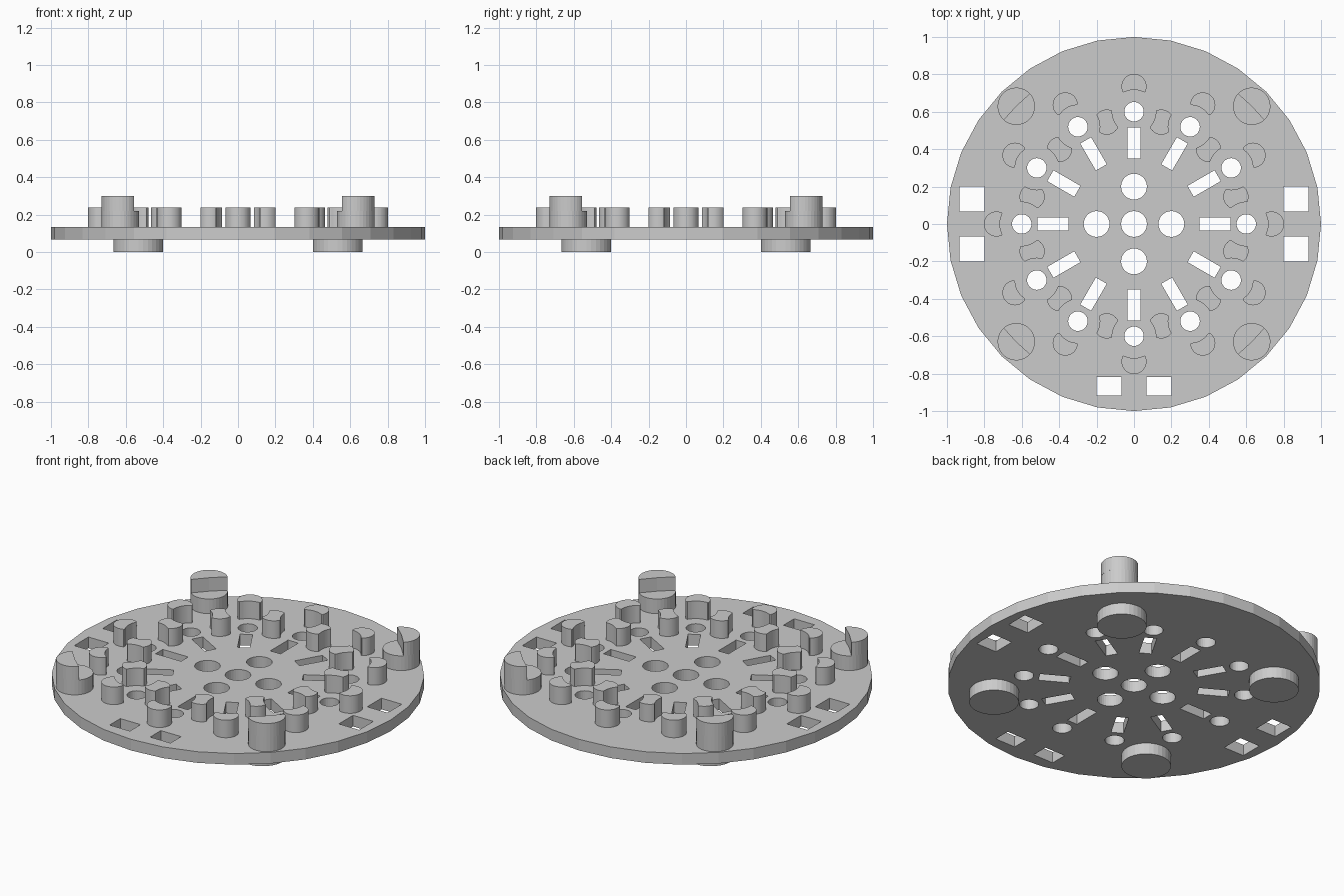
import bpy
import bmesh
from math import cos, sin, pi, radians, sqrt
from mathutils import Vector

cube = bpy.data.objects.get("Cube")
if cube:
    bpy.data.objects.remove(cube, do_unlink=True)

# Single plain grey material
GREY = (0.6, 0.6, 0.6, 1.0)
grey = bpy.data.materials.new("plain_grey")
grey.use_nodes = True
grey.diffuse_color = GREY
grey.node_tree.nodes["Principled BSDF"].inputs["Base Color"].default_value = GREY

FOOT_TOP, PLATE_TOP, PEG_TOP, LEDGE, POST_TOP = 0.067, 0.133, 0.237, 0.22, 0.30
DIAGONALS = [45, 135, 225, 315]
TWELFTHS = [30 * i for i in range(12)]


def polar(r, deg):
    return Vector((r * cos(radians(deg)), r * sin(radians(deg))))


def circle(center, r, n=32):
    return [center + polar(r, 360 * i / n) for i in range(n)]


def rect(center, w, h, deg=0):
    """Rectangle outline turned about the origin."""
    ax, ay = polar(1, deg), polar(1, deg + 90)
    c = ax * center[0] + ay * center[1]
    return [c + ax * (w / 2 * sx) + ay * (h / 2 * sy)
            for sx, sy in ((-1, -1), (1, -1), (1, 1), (-1, 1))]


def bitten_circle(center, r, bites, bite_r, n=72):
    """Round outline with neighbouring circles scooped out of it."""
    points = []
    for i in range(n):
        d = polar(1, 360 * i / n)
        reach = r
        for b in bites:
            to_bite = b - center
            along = to_bite.dot(d)
            disc = along ** 2 - to_bite.length_squared + bite_r ** 2
            if along > 0 and disc > 0:
                reach = min(reach, along - sqrt(disc))
        points.append(center + d * reach)
    return points


def extrude(name, outlines, z0, z1):
    """Fill flat outlines (inner ones become holes) and extrude them from z0 to z1."""
    curve = bpy.data.curves.new(name + "_profile", 'CURVE')
    curve.dimensions = '2D'
    curve.fill_mode = 'BOTH'
    curve.extrude = (z1 - z0) / 2
    for outline in outlines:
        spline = curve.splines.new('POLY')
        spline.points.add(len(outline) - 1)
        for point, p in zip(spline.points, outline):
            point.co = (p.x, p.y, 0, 1)
        spline.use_cyclic_u = True
        spline.use_smooth = False
    helper = bpy.data.objects.new(name + "_profile", curve)
    bpy.context.collection.objects.link(helper)
    bpy.context.view_layer.update()
    evaluated = helper.evaluated_get(bpy.context.evaluated_depsgraph_get())
    mesh = bpy.data.meshes.new_from_object(evaluated)
    bpy.data.objects.remove(helper, do_unlink=True)
    bpy.data.curves.remove(curve)

    bm = bmesh.new()
    bm.from_mesh(mesh)
    bmesh.ops.remove_doubles(bm, verts=bm.verts, dist=0.0001)
    bmesh.ops.translate(bm, verts=bm.verts, vec=(0, 0, (z0 + z1) / 2))
    bmesh.ops.recalc_face_normals(bm, faces=bm.faces)
    for f in bm.faces:
        f.smooth = False
        f.material_index = 0
    bm.to_mesh(mesh)
    bm.free()
    mesh.materials.clear()
    mesh.materials.append(grey)
    mesh.name = name
    obj = bpy.data.objects.new(name, mesh)
    bpy.context.collection.objects.link(obj)
    return obj


# Round plate with all its openings
plate = [circle(Vector((0, 0)), 1.0)]
plate.append(circle(Vector((0, 0)), 0.069))
plate += [circle(polar(0.2, a), 0.069) for a in (0, 90, 180, 270)]
ring_holes = [polar(0.6, a) for a in TWELFTHS]
plate += [circle(c, 0.052) for c in ring_holes]
plate += [rect((0.433, 0), 0.167, 0.067, a) for a in TWELFTHS]
for side in (-1, 1):
    plate += [rect((x, side * 0.133), 0.133, 0.133) for x in (-0.867, 0.867)]
    plate.append(rect((side * 0.133, -0.867), 0.133, 0.1))
extrude("plate", plate, FOOT_TOP, PLATE_TOP)

# Pegs outside the ring of holes, each scooped by its hole
outer = [bitten_circle(polar(0.735, a), 0.067, [polar(0.6, a)], 0.117) for a in TWELFTHS]
extrude("outer_pegs", outer, PLATE_TOP, PEG_TOP)

# Pegs between the holes, scooped on both sides
inner = [bitten_circle(polar(0.564, a + 15), 0.067,
                       [polar(0.6, a), polar(0.6, a + 30)], 0.117) for a in TWELFTHS]
extrude("inner_pegs", inner, PLATE_TOP, PEG_TOP)

# Corner posts: full round base, outer half rising above the ledge
posts = [polar(0.89, a) for a in DIAGONALS]
extrude("post_bases", [circle(c, 0.1) for c in posts], PLATE_TOP, LEDGE)
halves = [[c] + [c + polar(0.1, a - 93 + 186 * i / 18) for i in range(19)]
          for c, a in zip(posts, DIAGONALS)]
extrude("post_stops", halves, LEDGE, POST_TOP)

# Feet under the plate
extrude("feet", [circle(polar(0.754, a), 0.133) for a in DIAGONALS], 0, FOOT_TOP)
